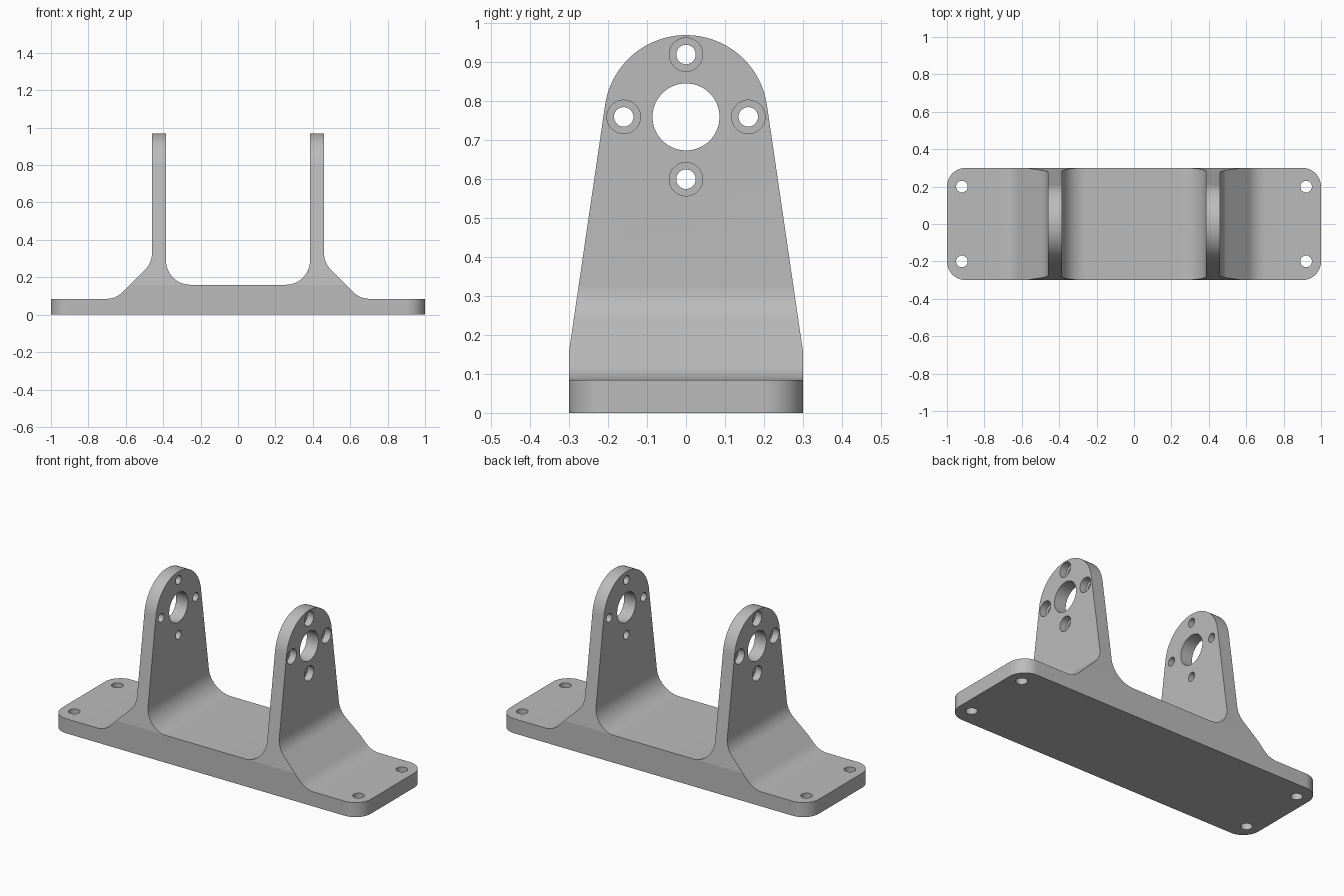
import bpy, bmesh, math
from mathutils import Vector, Matrix

cube = bpy.data.objects.get("Cube")
if cube:
    bpy.data.objects.remove(cube, do_unlink=True)

# Plain grey finish
grey = bpy.data.materials.new("plain_grey")
grey.use_nodes = True
COLOUR = (0.5, 0.5, 0.5, 1)
grey.diffuse_color = COLOUR
grey.node_tree.nodes["Principled BSDF"].inputs["Base Color"].default_value = COLOUR


def fillet(corners):
    """Turn (u, v, radius) corners into an outline with rounded corners."""
    out = []
    for i, (u, v, r) in enumerate(corners):
        p = Vector((u, v))
        if r == 0:
            out.append(p)
            continue
        a = (Vector(corners[i - 1][:2]) - p).normalized()
        b = (Vector(corners[(i + 1) % len(corners)][:2]) - p).normalized()
        half = a.angle(b) / 2
        centre = p + (a + b).normalized() * r / math.sin(half)
        start = p + a * r / math.tan(half) - centre
        sweep = math.pi - 2 * half
        if a.x * b.y - a.y * b.x > 0:
            sweep = -sweep
        steps = math.ceil(abs(sweep) / math.radians(5))
        for k in range(steps + 1):
            out.append(centre + Matrix.Rotation(sweep * k / steps, 2) @ start)
    return out


def prism(name, outline, place, low, high):
    """Extrude an outline between two depths, place maps (u, v, depth) to 3D."""
    bm = bmesh.new()
    ends = [[bm.verts.new(place(p[0], p[1], d)) for p in outline] for d in (low, high)]
    bm.faces.new(ends[0])
    bm.faces.new(ends[1])
    n = len(outline)
    for i in range(n):
        j = (i + 1) % n
        bm.faces.new((ends[0][i], ends[0][j], ends[1][j], ends[1][i]))
    bmesh.ops.recalc_face_normals(bm, faces=bm.faces)
    mesh = bpy.data.meshes.new(name)
    bm.to_mesh(mesh)
    bm.free()
    mesh.materials.append(grey)
    ob = bpy.data.objects.new(name, mesh)
    bpy.context.collection.objects.link(ob)
    return ob


def circle(u, v, r):
    return [(u + r * math.cos(math.tau * k / 64), v + r * math.sin(math.tau * k / 64))
            for k in range(64)]


def along_x(u, v, d):
    return (d, u, v)


def along_y(u, v, d):
    return (u, d, v)


def along_z(u, v, d):
    return (u, v, d)


def combine(target, tool, operation):
    mod = target.modifiers.new("cut", 'BOOLEAN')
    mod.operation = operation
    mod.solver = 'EXACT'
    mod.object = tool
    bpy.context.view_layer.objects.active = target
    bpy.ops.object.modifier_apply(modifier=mod.name)
    bpy.data.objects.remove(tool, do_unlink=True)


# Base with two uprights, from a mirrored front profile
half = [(1.1, 0, 0), (1.1, 0.085, 0), (0.653, 0.085, 0.12), (0.46, 0.278, 0.12),
        (0.46, 1.1, 0), (0.385, 1.1, 0), (0.385, 0.16, 0.13)]
profile = half + [(-u, v, r) for u, v, r in reversed(half)]
bracket = prism("bracket", fillet(profile), along_y, -0.4, 0.4)

# Tapered uprights with round tops
CZ, R = 0.76, 0.21
foot = Vector((0.3, 0.16))
to_foot = foot - Vector((0, CZ))
angle = math.atan2(to_foot.y, to_foot.x) + math.acos(R / to_foot.length)
sweep = math.pi - 2 * angle
arc = [(R * math.cos(angle + sweep * k / 40), CZ + R * math.sin(angle + sweep * k / 40))
       for k in range(41)]
low = foot + (foot - Vector(arc[0])) * 0.5
side = [(low.x, low.y)] + arc + [(-low.x, low.y)]
combine(bracket, prism("side_outline", side, along_x, -1.3, 1.3), 'INTERSECT')

# Rounded base corners
plan = [(1, 0.3, 0.1), (-1, 0.3, 0.1), (-1, -0.3, 0.1), (1, -0.3, 0.1)]
combine(bracket, prism("plan_outline", fillet(plan), along_z, -0.2, 1.2), 'INTERSECT')

# Mounting holes in the base
for sx in (-1, 1):
    for sy in (-1, 1):
        hole = prism("base_hole", circle(0.92 * sx, 0.2 * sy, 0.031), along_z, -0.1, 0.2)
        combine(bracket, hole, 'DIFFERENCE')

# Bearing hole and four screw holes, recessed on the outer faces
combine(bracket, prism("bearing_hole", circle(0, CZ, 0.086), along_x, -0.7, 0.7), 'DIFFERENCE')
for dy, dz in ((1, 0), (-1, 0), (0, 1), (0, -1)):
    y, z = 0.16 * dy, CZ + 0.16 * dz
    combine(bracket, prism("screw_hole", circle(y, z, 0.025), along_x, -0.7, 0.7), 'DIFFERENCE')
    for s in (-1, 1):
        recess = prism("screw_recess", circle(y, z, 0.043), along_x, *sorted((0.42 * s, 0.6 * s)))
        combine(bracket, recess, 'DIFFERENCE')

# Smooth the fillets, keep the flats flat
bpy.ops.object.select_all(action='DESELECT')
bracket.select_set(True)
bpy.context.view_layer.objects.active = bracket
bpy.ops.object.shade_smooth_by_angle(angle=math.radians(7))
flats = bracket.modifiers.new("flat_faces", 'WEIGHTED_NORMAL')
flats.keep_sharp = True
